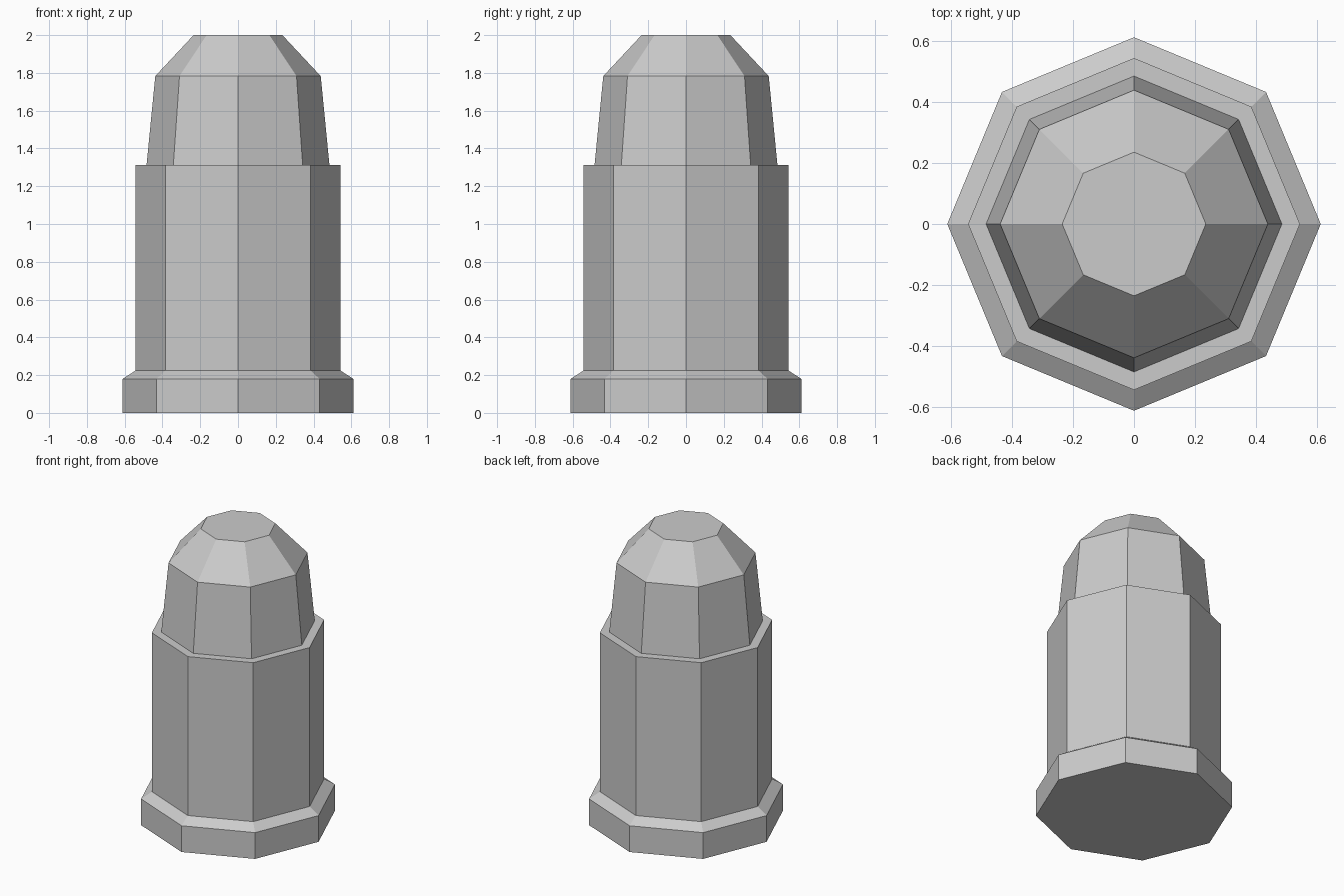
import bpy
import bmesh
from math import cos, sin, tau

if "Cube" in bpy.data.objects:
    bpy.data.objects.remove(bpy.data.objects["Cube"])

SIDES = 8


def lathe(name, profile, cap_bottom=False, cap_top=False):
    """Spin (radius, z) points into a flat-faced octagonal shell."""
    bm = bmesh.new()
    rings = [[bm.verts.new((r * cos(tau * i / SIDES), r * sin(tau * i / SIDES), z))
              for i in range(SIDES)] for r, z in profile]
    for low, high in zip(rings, rings[1:]):
        for i in range(SIDES):
            j = (i + 1) % SIDES
            bm.faces.new((low[i], low[j], high[j], high[i]))
    if cap_bottom:
        bm.faces.new(rings[0][::-1])
    if cap_top:
        bm.faces.new(rings[-1])
    mesh = bpy.data.meshes.new(name)
    bm.to_mesh(mesh)
    bm.free()
    obj = bpy.data.objects.new(name, mesh)
    bpy.context.collection.objects.link(obj)
    return obj


# Casing: wide rim, chamfer, straight wall and the ledge around the tip
lathe("casing", [(0.611, 0), (0.611, 0.18), (0.543, 0.224), (0.543, 1.313),
                 (0.484, 1.313)], cap_bottom=True)

# Tip: tapered wall, sloped shoulder and flat nose, seated on the ledge
lathe("tip", [(0.484, 1.313), (0.438, 1.783), (0.235, 2.0)], cap_top=True)
